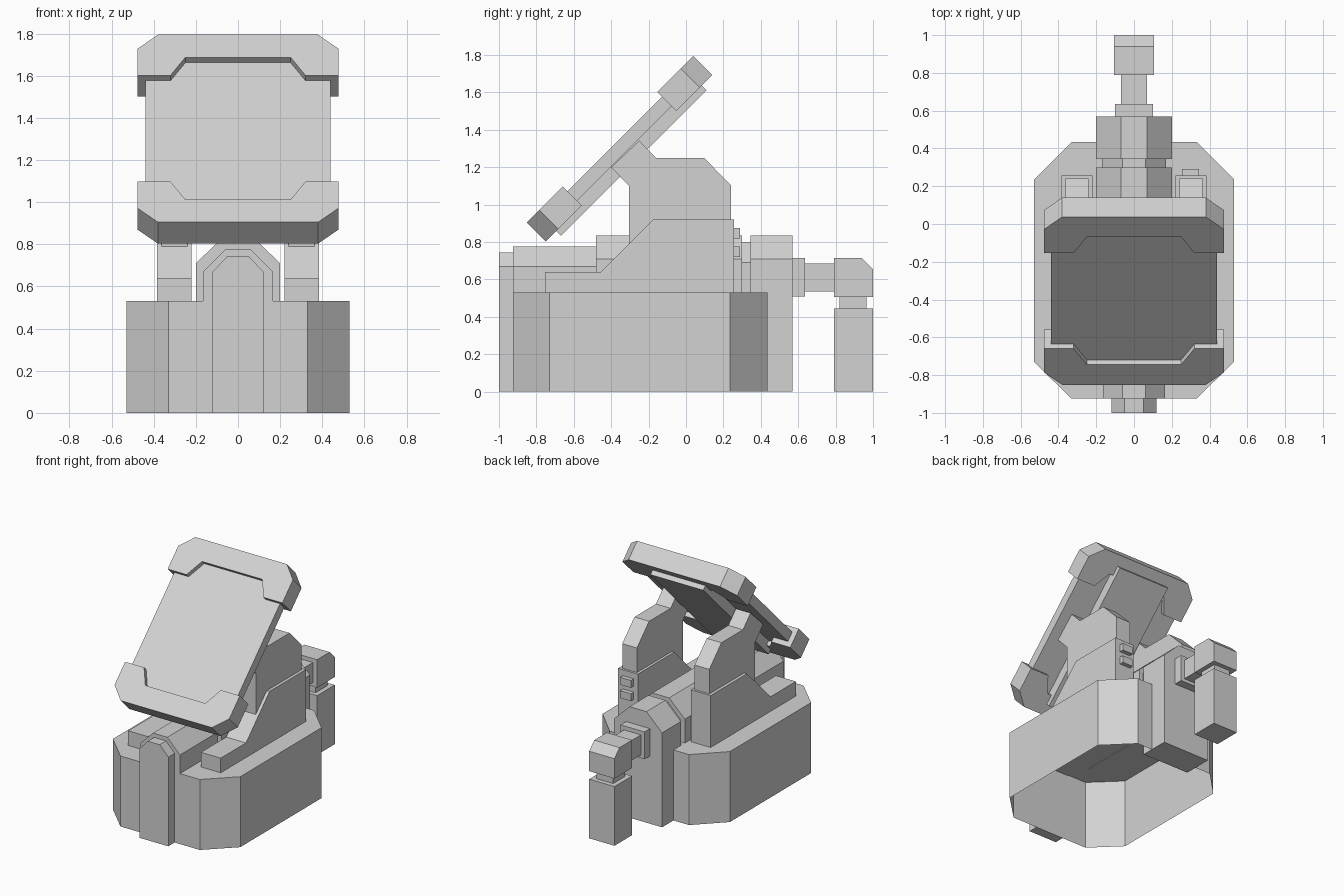
import bpy, bmesh, math
from mathutils import Matrix, Vector

cube = bpy.data.objects.get("Cube")
if cube:
    bpy.data.objects.remove(cube, do_unlink=True)

grey = bpy.data.materials.new("light grey")
grey.use_nodes = True
GREY = (0.65, 0.65, 0.65, 1)
grey.diffuse_color = GREY
grey.node_tree.nodes["Principled BSDF"].inputs["Base Color"].default_value = GREY


def prism(name, outline, axis, lo, hi, matrix=None, open_bottom=False):
    """Extrude a 2D outline along x (y,z), y (x,z) or z (x,y)."""
    place = {"x": lambda a, b, t: (t, a, b),
             "y": lambda a, b, t: (a, t, b),
             "z": lambda a, b, t: (a, b, t)}[axis]
    bm = bmesh.new()
    low = [bm.verts.new(place(a, b, lo)) for a, b in outline]
    high = [bm.verts.new(place(a, b, hi)) for a, b in outline]
    n = len(outline)
    for i in range(n):
        j = (i + 1) % n
        bm.faces.new((low[i], low[j], high[j], high[i]))
    bm.faces.new(high)
    if not open_bottom:
        bm.faces.new(low[::-1])
    bmesh.ops.recalc_face_normals(bm, faces=bm.faces)
    if matrix:
        bmesh.ops.transform(bm, matrix=matrix, verts=bm.verts)
    mesh = bpy.data.meshes.new(name)
    bm.to_mesh(mesh)
    bm.free()
    mesh.materials.append(grey)
    obj = bpy.data.objects.new(name, mesh)
    bpy.context.collection.objects.link(obj)
    return obj


def box(name, x0, x1, y0, y1, z0, z1, matrix=None):
    return prism(name, [(x0, y0), (x1, y0), (x1, y1), (x0, y1)], "z", z0, z1, matrix)


def ridge(name, half, flat, z0, shoulder, top, y0, y1):
    """Block with a chamfered roof, running front to back."""
    prism(name, [(-half, z0), (half, z0), (half, shoulder), (flat, top),
                 (-flat, top), (-half, shoulder)], "y", y0, y1)


# Hollow eight-sided base, open underneath
prism("base", [(-0.33, -0.925), (0.33, -0.925), (0.53, -0.73), (0.53, 0.235),
               (0.33, 0.435), (-0.33, 0.435), (-0.53, 0.235), (-0.53, -0.73)],
      "z", 0, 0.53, open_bottom=True)

# Central spine
ridge("front_pillar", 0.12, 0.05, 0.0, 0.67, 0.745, -1.0, -0.925)
ridge("front_spine", 0.165, 0.06, 0.525, 0.67, 0.775, -0.925, -0.48)
ridge("main_spine", 0.20, 0.07, 0.525, 0.71, 0.835, -0.48, 0.30)
ridge("spine_neck", 0.17, 0.06, 0.525, 0.69, 0.80, 0.30, 0.345)
ridge("back_block", 0.20, 0.07, 0.0, 0.71, 0.835, 0.345, 0.57)

# Rear arm with hanging weight
box("arm_flange", -0.10, 0.10, 0.57, 0.635, 0.51, 0.715)
box("arm_rod", -0.07, 0.07, 0.635, 0.79, 0.535, 0.685)
prism("arm_head", [(0.79, 0.505), (1.0, 0.505), (1.0, 0.655), (0.94, 0.715),
                   (0.79, 0.715)], "x", -0.105, 0.105)
box("arm_link", -0.07, 0.07, 0.822, 0.965, 0.445, 0.505)
box("arm_weight", -0.105, 0.105, 0.79, 1.0, 0.0, 0.445)

# Side towers that carry the panel
lower = [(-0.755, 0.525), (0.257, 0.525), (0.257, 0.92), (-0.175, 0.92),
         (-0.455, 0.64), (-0.755, 0.64)]
upper = [(-0.305, 0.60), (0.24, 0.60), (0.24, 1.105), (0.096, 1.25),
         (-0.16, 1.25), (-0.25, 1.342), (-0.40, 1.20), (-0.305, 1.10)]
for side, s in (("left", 1), ("right", -1)):
    prism(side + "_tower_foot", lower, "x", *sorted((s * 0.22, s * 0.385)))
    prism(side + "_tower_arm", upper, "x", *sorted((s * 0.24, s * 0.362)))

# Two small blocks on the back of the left tower
for name, z in (("lower_vent", 0.72), ("upper_vent", 0.82)):
    box(name, 0.255, 0.345, 0.25, 0.29, z, z + 0.055)

# Tilted panel: local x across, y up the slope, z out of the front
tilt = Matrix.Translation(Vector((0, -0.407, 1.35))) @ Matrix.Rotation(math.radians(45), 4, "X")
box("panel", -0.44, 0.44, -0.55, 0.55, -0.108, -0.036, tilt)
box("panel_backing", -0.22, 0.22, -0.55, 0.55, -0.18, -0.108, tilt)

# Notched bracket at each end of the panel
half = [(0.25, 0.477), (0.32, 0.357), (0.477, 0.357), (0.477, 0.535), (0.38, 0.629)]
bracket = half + [(-x, u) for x, u in reversed(half)]
prism("upper_bracket", bracket, "z", -0.144, 0, tilt)
prism("lower_bracket", [(x, -u) for x, u in bracket], "z", -0.144, 0, tilt)
